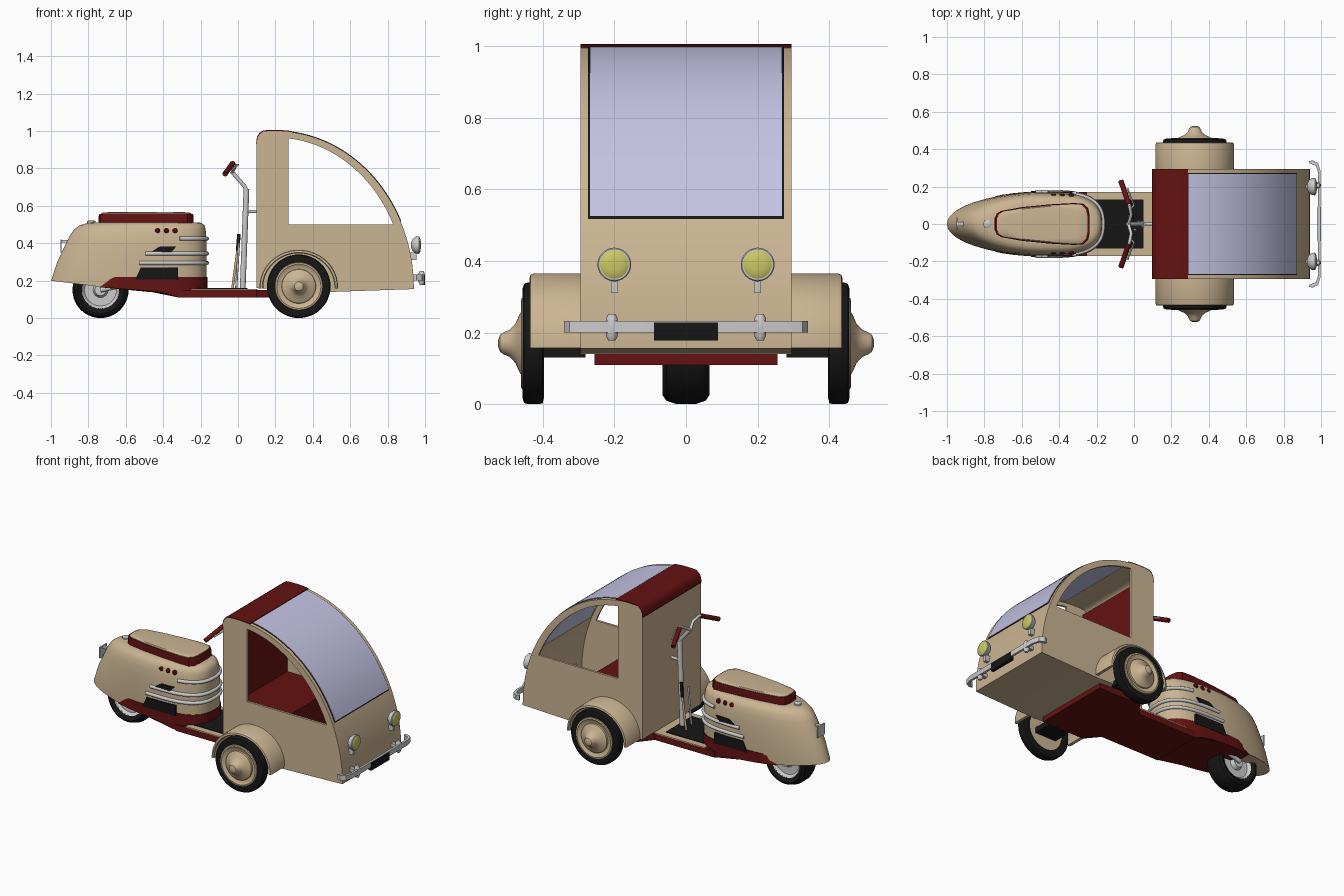
import bpy, bmesh, math
from mathutils import Vector
from math import sin, cos, pi

if "Cube" in bpy.data.objects:
    bpy.data.objects.remove(bpy.data.objects["Cube"])

COL = dict(tan=(.6, .46, .29), red=(.13, .006, .006), black=(.008, .008, .008),
           yellow=(.6, .58, .13), glass=(.55, .55, .78))
MATS = {}
for k, c in COL.items():
    MATS[k] = bpy.data.materials.new(k)
    MATS[k].diffuse_color = (*c, 1)


def finish(name, bm, col, angle=35):
    bmesh.ops.remove_doubles(bm, verts=bm.verts, dist=1e-5)
    bmesh.ops.recalc_face_normals(bm, faces=bm.faces)
    me = bpy.data.meshes.new(name)
    bm.to_mesh(me)
    bm.free()
    me.shade_smooth()
    me.set_sharp_from_angle(angle=math.radians(angle))
    if col:
        me.materials.append(MATS[col])
    ob = bpy.data.objects.new(name, me)
    bpy.context.collection.objects.link(ob)
    return ob


def loft(name, rings, col=None, cap=True):
    bm = bmesh.new()
    vs = [[bm.verts.new(p) for p in r] for r in rings]
    n = len(vs[0])
    for a, b in zip(vs, vs[1:]):
        for i in range(n):
            bm.faces.new((a[i], a[(i + 1) % n], b[(i + 1) % n], b[i]))
    if cap:
        bm.faces.new(vs[0])
        bm.faces.new(vs[-1])
    return finish(name, bm, col)


def lathe(name, prof, c, axis, col=None, cap=True, n=40, s=1):
    """prof: (radius, distance along axis) measured from c"""
    rings = []
    for r, h in prof:
        ring = []
        for i in range(n):
            u, v, h2 = r * cos(2 * pi * i / n), r * sin(2 * pi * i / n), h * s
            p = {'x': (h2, u, v), 'y': (u, h2, v), 'z': (u, v, h2)}[axis]
            ring.append(Vector(c) + Vector(p))
        rings.append(ring)
    return loft(name, rings, col, cap)


def prism(name, loops, a, b, col=None, plane='xz'):
    """outline (plus holes) extruded from a to b"""
    put = (lambda p, h: (p[0], h, p[1])) if plane == 'xz' else (lambda p, h: (p[0], p[1], h))
    bm = bmesh.new()
    edges = []
    for lp in loops:
        v = [bm.verts.new(put(p, a)) for p in lp]
        edges += [bm.edges.new((v[i - 1], v[i])) for i in range(len(v))]
    bmesh.ops.triangle_fill(bm, edges=edges, use_beauty=True)
    ext = bmesh.ops.extrude_face_region(bm, geom=bm.faces[:])
    d = Vector(put((0, 0), b - a))
    bmesh.ops.translate(bm, vec=d, verts=[g for g in ext['geom'] if isinstance(g, bmesh.types.BMVert)])
    return finish(name, bm, col)


def box(name, x, y, z, col=None):
    return prism(name, [[(x[0], y[0]), (x[1], y[0]), (x[1], y[1]), (x[0], y[1])]], z[0], z[1], col, 'xy')


def tube(name, pts, r, col=None):
    cu = bpy.data.curves.new(name, 'CURVE')
    cu.dimensions, cu.bevel_depth, cu.bevel_resolution, cu.use_fill_caps = '3D', r, 3, True
    sp = cu.splines.new('POLY')
    sp.points.add(len(pts) - 1)
    for q, p in zip(sp.points, pts):
        q.co = (*p, 1)
    if col:
        cu.materials.append(MATS[col])
    ob = bpy.data.objects.new(name, cu)
    bpy.context.collection.objects.link(ob)
    bpy.ops.object.select_all(action='DESELECT')
    bpy.context.view_layer.objects.active = ob
    ob.select_set(True)
    bpy.ops.object.convert(target='MESH')
    bpy.ops.object.shade_smooth_by_angle(angle=math.radians(40))


def strip(name, pts, y0, y1, col, off=0, t=.012):
    """curved sheet following the cabin profile"""
    rings = []
    for x, z in pts:
        d = Vector((.38 - x, .4 - z)).normalized()
        p, q = Vector((x, z)) - d * off, Vector((x, z)) + d * t
        rings.append([(p.x, y0, p.y), (p.x, y1, p.y), (q.x, y1, q.y), (q.x, y0, q.y)])
    return loft(name, rings, col)


def arc(f0, f1, n=24, a=.74, b=.84):
    fs = [f0 + (f1 - f0) * i / n for i in range(n + 1)]
    return [(.2 + a * sin(f), .16 + b * cos(f)) for f in fs]


# cabin shell
W = .295
corner = [(.10, .93), (.104, .962), (.116, .984), (.135, .997), (.165, 1.0)]
back = [(.10, .16)] + corner
hole = [(.27, .5)] + arc(.101, 1.134, a=.695, b=.805)
for s in (1, -1):
    prism('cabin_side', [back + arc(0, pi / 2, 36) + [(.5, .14)], hole], s * .281, s * W, 'tan')
    strip('windshield_pillar', arc(.122, 1.126), s * .27, s * W, 'tan')
strip('cabin_back_and_roof', back + arc(0, .122, 5), -W, W, 'tan')
strip('cabin_nose', arc(1.126, pi / 2, 12), -W, W, 'tan')
strip('windshield_seal', arc(.117, 1.132), -.273, .273, 'black', .002, .004)
strip('windshield', arc(.125, 1.122), -.268, .268, 'glass', .004, .012)
strip('roof_cover', corner + arc(0, .12, 5), -W, W, 'red', .006, 0)
prism('cabin_floor', [[(.10, .16), (.5, .14), (.94, .155), (.94, .175), (.10, .18)]], -W, W, 'tan')

# passenger seat
box('seat_bench', (.115, .5), (-.28, .28), (.18, .44), 'red')
box('seat_backrest', (.113, .15), (-.28, .28), (.44, .95), 'red')

# front wheels and fenders
for s in (1, -1):
    c = (.325, 0, .17)
    rings = []
    for i in range(33):
        a = -.04 + (pi + .08) * i / 32
        rings.append([(c[0] + r * 1.05 * cos(a), s * y, .165 + r * sin(a)) for r, y in
                      ((.2, .29), (.2, .425), (.196, .434), (.186, .437), (.181, .43), (.181, .29))])
    loft('fender', rings, 'tan')
    lathe('front_tire', [(.12, .402), (.15, .396), (.167, .4), (.17, .41), (.17, .442), (.166, .452),
                         (.15, .457), (.125, .453), (.12, .402)], c, 'y', 'black', False, 48, s)
    lathe('front_wheel_disc', [(.12, .405), (.129, .452), (.126, .459), (.118, .461), (.104, .452), (.09, .45)],
          c, 'y', 'tan', True, 48, s)
    lathe('hubcap', [(.092, .45), (.09, .459), (.078, .466), (.055, .476), (.038, .492), (.031, .508),
                     (.024, .519), (.01, .524)], c, 'y', 'tan', True, 40, s)
    prism('axle_arm', [[(.25, .13), (.4, .13), (.4, .165), (.25, .165)]], s * .28, s * .405, 'black')

# floor pan
prism('floor_pan', [[(-.32, -.17), (.1, -.17), (.17, -.255), (.47, -.255), (.47, .255), (.17, .255),
                     (.1, .17), (-.32, .17)]], .11, .15, 'red', 'xy')
box('footboard', (-.25, .105), (-.17, .17), (.148, .156), 'tan')
box('foot_mat', (-.25, .05), (-.13, .13), (.156, .161), 'black')


# scooter body: ellipse tail, blunt nose
def plan(xr, xf, w, n=64):
    pts = []
    for i in range(n):
        a = 2 * pi * (i + .5) / n
        cx, sy = cos(a), sin(a)
        if cx < 0:
            pts.append((-.48 + (xr + .48) * -cx, w * sy))
        else:
            pts.append((-.48 + (xf + .48) * cx ** .6, w * math.copysign(abs(sy) ** .8, sy)))
    return pts


rings = [[(x, y, .2 - .035 * min(1, (x + 1) / .28)) for x, y in plan(-1, -.17, .168)]]
for z, xr, xf, w in ((.22, -.993, -.168, .17), (.3, -.967, -.168, .17), (.38, -.93, -.168, .169),
                     (.44, -.9, -.17, .163), (.475, -.876, -.173, .155), (.497, -.845, -.18, .143),
                     (.509, -.8, -.195, .125), (.512, -.76, -.22, .1)):
    rings.append([(x, y, z) for x, y in plan(xr, xf, w)])
loft('scooter_body', rings, 'tan')


def belly(x):
    return .165 - .025 * (x + .74) / .34 if x < -.4 else max(.11, .14 - .03 * (x + .4) / .08)


out = plan(-.99, -.164, .174)
loft('body_skirt', [[(max(x, -.74), y, belly(max(x, -.74))) for x, y in out],
                    [(max(x, -.73), y, .172) for x, y in out],
                    [(max(x, -.68), y, .21) for x, y in out],
                    [(max(x, -.66), y, .22) for x, y in out]], 'red')

# chrome bands, vents and side lamps
side = plan(-.96, -.166, .171, 96)
side = side[48:] + side[:48]
for z, x0 in ((.425, -.33), (.345, -.5), (.295, -.54)):
    k = .975 if z > .4 else 1
    tube('trim_band', [(x, y * k, z) for x, y in side if x > x0], .011)
for s in (1, -1):
    prism('side_vent', [[(-.55, .205), (-.32, .205), (-.32, .27), (-.52, .27)]], s * .14, s * .176, 'black')
    prism('upper_vent', [[(-.47, .35), (-.36, .35), (-.33, .382), (-.42, .382)]], s * .14, s * .175, 'black')
    for x in (-.43, -.383, -.336):
        lathe('side_lamp', [(.014, .13), (.014, .158), (.008, .163)], (x, 0, .468), 'y', 'red', True, 16, s)


# saddle
def saddle(k):
    half = [(-.745, .03), (-.735, .055), (-.71, .07), (-.6, .09), (-.45, .105), (-.32, .112), (-.27, .108),
            (-.245, .085), (-.237, .045)]
    pts = half + [(x, -y) for x, y in reversed(half)]
    return [(-.49 + (x + .49) * k, y * k) for x, y in pts]


loft('saddle_base', [[(x, y, z) for x, y in saddle(k)] for z, k in ((.505, 1), (.545, 1), (.557, .985))], 'red')
loft('saddle_cushion', [[(x, y, z) for x, y in saddle(k)] for z, k in
                        ((.54, .95), (.56, .95), (.565, .9), (.567, .7))], 'tan')
lathe('fuel_cap', [(.022, .5), (.022, .518), (.014, .523)], (-.785, 0, 0), 'z', None, True, 24)

# tail light
box('tail_lamp_bracket', (-.95, -.88), (-.01, .01), (.405, .418))
box('tail_plate', (-.95, -.943), (-.035, .035), (.35, .42))

# rear wheel
c = (-.735, 0, .15)
lathe('rear_tire', [(.098, -.05), (.125, -.065), (.14, -.055), (.15, -.025), (.15, .025), (.14, .055),
                    (.125, .065), (.098, .05), (.098, -.05)], c, 'y', 'black', False, 40)
lathe('rear_rim', [(.03, -.06), (.04, -.035), (.085, -.035), (.1, -.052), (.1, .052), (.085, .035),
                   (.04, .035), (.03, .06)], c, 'y', None, True, 40)
for s in (1, -1):
    tube('rear_fork', [(-.735, s * .072, .15), (-.6, s * .08, .18)], .014)

# steering column and handlebar
tube('steering_column', [(.025, 0, .155), (.045, 0, .69)], .016)
tube('handlebar_stem', [(.045, 0, .68), (.035, 0, .705), (-.035, 0, .785)], .011)
tube('column_bracket', [(.04, 0, .57), (.105, 0, .57)], .009)
for s in (1, -1):
    tube('handlebar', [(-.03, 0, .78), (-.015, s * .05, .81), (-.025, s * .1, .83), (-.065, s * .215, .775)], .009)
    tube('grip', [(-.028, s * .105, .828), (-.07, s * .23, .77)], .014, 'red')
    tube('brake_lever', [(-.018, s * .08, .815), (.0, s * .1, .82), (-.035, s * .19, .79)], .005)
tube('gear_lever', [(-.03, .04, .155), (0, .04, .38)], .007, 'tan')
tube('gear_knob', [(-.002, .04, .36), (.005, .04, .45)], .01, 'black')
tube('brake_rod', [(-.01, -.04, .155), (.005, -.03, .4)], .006)

# front bumper
bar = [(.935, .335), (.955, .34), (.985, .325), (.998, .28)]
inn = [(.984, .275), (.972, .312), (.94, .324)]
prism('bumper', [bar + [(x, -y) for x, y in reversed(bar)] + [(x, -y) for x, y in reversed(inn)] + inn],
      .2, .232, None, 'xy')
box('number_plate', (.98, 1.0), (-.09, .09), (.178, .228), 'black')
for s in (1, -1):
    lathe('overrider', [(.01, .178), (.016, .19), (.018, .215), (.016, .24), (.01, .252)],
          (.982, s * .207, 0), 'z', None, True, 20)
    box('bumper_bracket', (.92, .985), (s * .207 - .012, s * .207 + .012), (.205, .227))
    # headlights
    c = (0, s * .2, .39)
    lathe('headlight_shell', [(.012, .925), (.032, .933), (.045, .95), (.047, .968), (.044, .971)], c, 'x')
    lathe('headlight_lens', [(.0445, .968), (.035, .974), (.018, .978)], c, 'x', 'yellow')
    box('headlight_stand', (.92, .955), (s * .2 - .01, s * .2 + .01), (.31, .35))

for m in bpy.data.materials:
    if m.users and not m.is_grease_pencil:
        m.use_nodes = True
        m.node_tree.nodes["Principled BSDF"].inputs["Base Color"].default_value = m.diffuse_color
